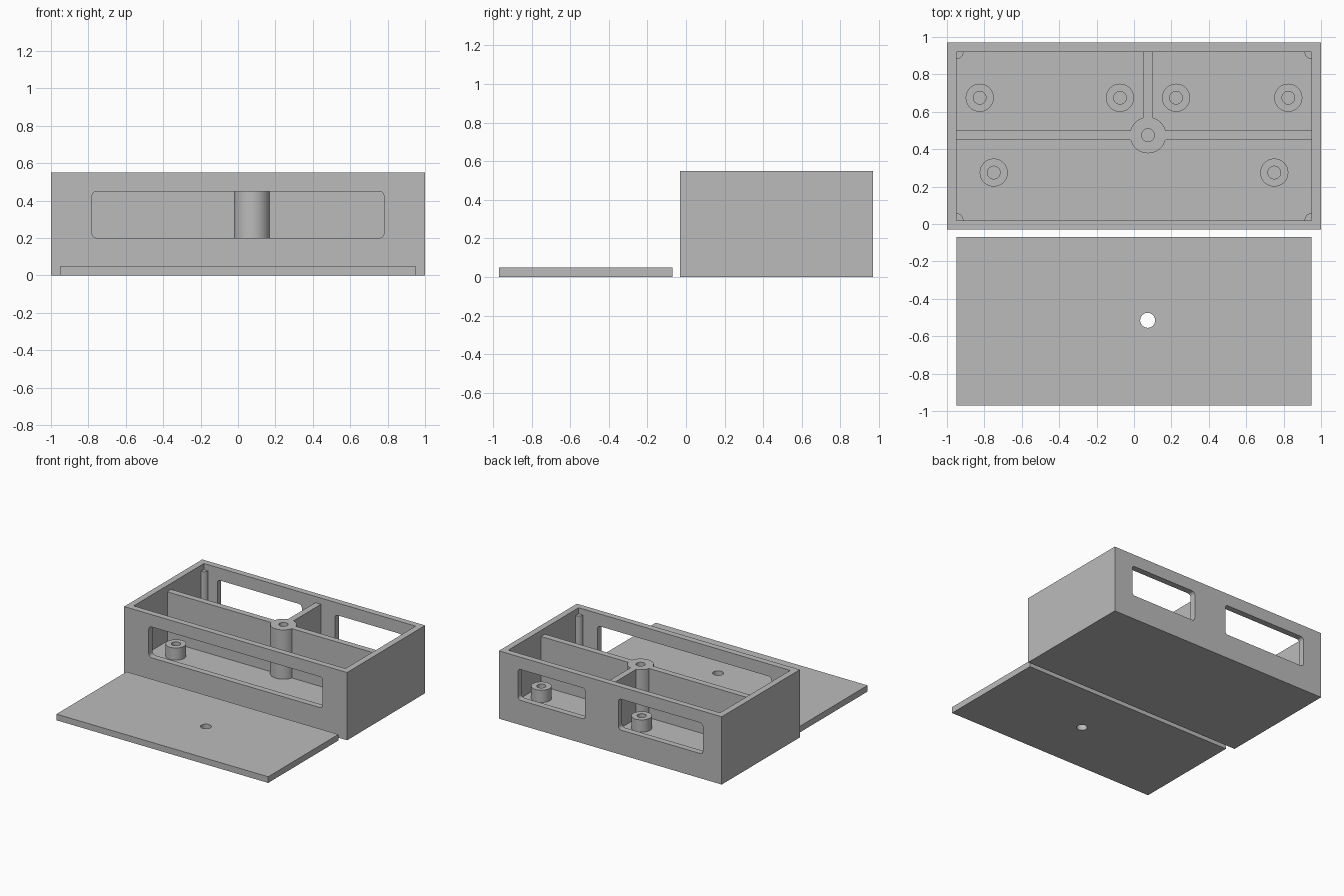
import bpy, bmesh, math
from mathutils import Matrix

if "Cube" in bpy.data.objects:
    bpy.data.objects.remove(bpy.data.objects["Cube"])

grey = bpy.data.materials.new("plain grey")
grey.diffuse_color = (0.5, 0.5, 0.5, 1)
grey.use_nodes = True
grey.node_tree.nodes["Principled BSDF"].inputs["Base Color"].default_value = grey.diffuse_color

FLOOR, RIM, TOP = 0.10, 0.50, 0.55      # floor level, lid seat, box top
CX, CY = 0.075, 0.475                   # centre of the screw column


def finish(name, bm):
    bmesh.ops.recalc_face_normals(bm, faces=bm.faces[:])
    me = bpy.data.meshes.new(name)
    bm.to_mesh(me)
    bm.free()
    me.materials.append(grey)
    ob = bpy.data.objects.new(name, me)
    bpy.context.collection.objects.link(ob)
    return ob


def prism(name, outline, z0, z1, matrix=None):
    """Extrude a 2D outline from z0 to z1."""
    bm = bmesh.new()
    face = bm.faces.new([bm.verts.new((x, y, z0)) for x, y in outline])
    ext = bmesh.ops.extrude_face_region(bm, geom=[face])
    verts = [v for v in ext["geom"] if isinstance(v, bmesh.types.BMVert)]
    bmesh.ops.translate(bm, verts=verts, vec=(0, 0, z1 - z0))
    if matrix:
        bm.transform(matrix)
    return finish(name, bm)


def arc(cx, cy, r, a0, a1, n):
    return [(cx + r * math.cos(math.radians(a0 + (a1 - a0) * i / n)),
             cy + r * math.sin(math.radians(a0 + (a1 - a0) * i / n))) for i in range(n + 1)]


def rect(x0, x1, y0, y1):
    return [(x0, y0), (x1, y0), (x1, y1), (x0, y1)]


def round_rect(x0, x1, y0, y1, r):
    return (arc(x1 - r, y1 - r, r, 0, 90, 6) + arc(x0 + r, y1 - r, r, 90, 180, 6)
            + arc(x0 + r, y0 + r, r, 180, 270, 6) + arc(x1 - r, y0 + r, r, 270, 360, 6))


def tube(name, x, y, r_out, r_in, z0, z1, n=48):
    """Round post with a screw hole, open to the floor."""
    bm = bmesh.new()
    rings = [[bm.verts.new((px, py, z)) for px, py in arc(x, y, r, 0, 360, n)[:-1]]
             for r, z in ((r_out, z0), (r_out, z1), (r_in, z1), (r_in, z0))]
    for a, b in zip(rings, rings[1:]):
        for i in range(n):
            j = (i + 1) % n
            bm.faces.new((a[i], a[j], b[j], b[i]))
    return finish(name, bm)


def cut(ob, cutter):
    mod = ob.modifiers.new("cut", 'BOOLEAN')
    mod.operation, mod.solver, mod.object = 'DIFFERENCE', 'EXACT', cutter
    bpy.context.view_layer.objects.active = ob
    bpy.ops.object.modifier_apply(modifier=mod.name)
    bpy.data.objects.remove(cutter)


# Box shell with cavity
case = prism("case", rect(-1, 1, -0.03, 0.97), 0, TOP)
cut(case, prism("cavity_cutter", rect(-0.95, 0.95, 0.02, 0.92), FLOOR, 0.7))

# Rounded windows: one in front, two at the back
upright = Matrix.Rotation(math.radians(90), 4, 'X')      # outline y becomes z, depth becomes -y
for x0, x1, y0, y1 in ((-0.78, 0.78, -0.08, 0.05), (-0.83, -0.072, 0.89, 1.02),
                       (0.225, 0.83, 0.89, 1.02)):
    cut(case, prism("window_cutter", round_rect(x0, x1, 0.2, 0.45, 0.025), -y1, -y0, upright))

# Divider walls meeting at the screw column
prism("divider_left", rect(-0.95, CX - 0.08, CY - 0.025, CY + 0.025), FLOOR, RIM)
prism("divider_right", rect(CX + 0.08, 0.95, CY - 0.025, CY + 0.025), FLOOR, RIM)
prism("divider_back", rect(CX - 0.025, CX + 0.025, CY + 0.08, 0.92), FLOOR, RIM)
tube("screw_column", CX, CY, 0.097, 0.034, FLOOR, RIM)

# Short standoffs on the floor
for x, y in ((-0.825, 0.675), (-0.075, 0.675), (0.225, 0.675), (0.825, 0.675),
             (-0.75, 0.275), (0.75, 0.275)):
    tube("standoff", x, y, 0.075, 0.034, FLOOR, 0.199)

# Quarter-round lid rests in the corners
for x, y, a in ((-0.95, 0.02, 0), (0.95, 0.02, 90), (0.95, 0.92, 180), (-0.95, 0.92, 270)):
    prism("corner_post", [(x, y)] + arc(x, y, 0.038, a, a + 90, 10), FLOOR, RIM)

# Loose lid with screw hole
lid = prism("lid", rect(-0.95, 0.95, -0.97, -0.07), 0, 0.05)
cut(lid, prism("hole_cutter", arc(CX - 0.002, -0.515, 0.04, 0, 360, 40)[:-1], -0.1, 0.2))

# Smooth the round parts, keep edges sharp
for ob in bpy.context.scene.objects:
    ob.select_set(True)
bpy.context.view_layer.objects.active = case
bpy.ops.object.shade_smooth_by_angle(angle=math.radians(30))
